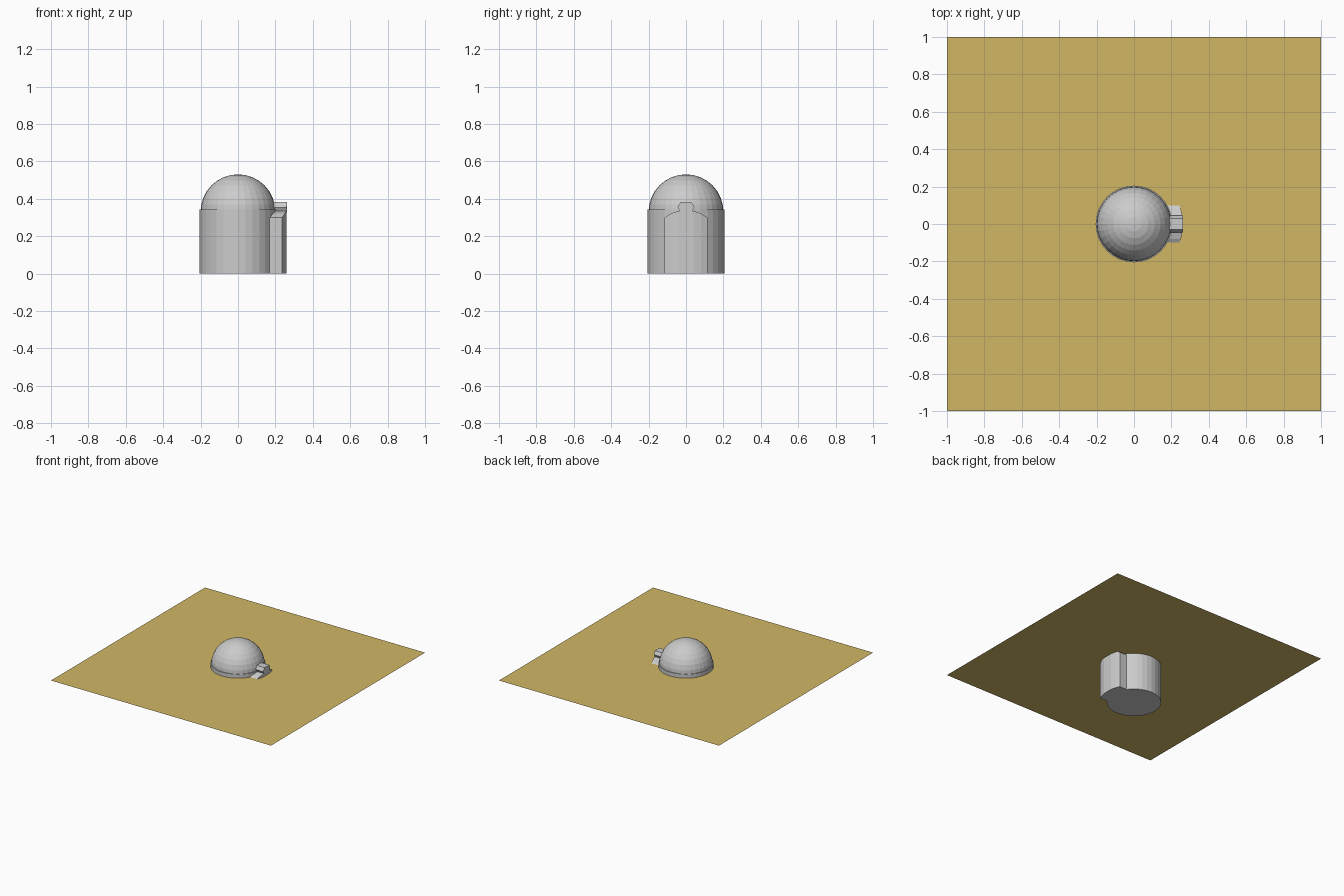
import bpy, bmesh, math

if "Cube" in bpy.data.objects:
    bpy.data.objects.remove(bpy.data.objects["Cube"])

SEG = 32


def make_object(name, bm, color=None):
    bmesh.ops.recalc_face_normals(bm, faces=bm.faces)
    mesh = bpy.data.meshes.new(name)
    bm.to_mesh(mesh)
    bm.free()
    obj = bpy.data.objects.new(name, mesh)
    bpy.context.collection.objects.link(obj)
    if color:
        mat = bpy.data.materials.new(name)
        mat.diffuse_color = color
        mat.use_nodes = True
        mat.node_tree.nodes["Principled BSDF"].inputs["Base Color"].default_value = mat.diffuse_color
        mesh.materials.append(mat)
    return obj


def curved_block(name, columns, r_in, r_out):
    """Block bent around the tower: columns are (y, z_low, z_high)."""
    bm = bmesh.new()
    rows = []
    for y, low, high in columns:
        rows.append([bm.verts.new((math.sqrt(r * r - y * y), y, z))
                     for r, z in ((r_in, low), (r_out, low), (r_out, high), (r_in, high))])
    for a, b in zip(rows, rows[1:]):
        for i in range(4):
            j = (i + 1) % 4
            bm.faces.new((a[i], a[j], b[j], b[i]))
    bm.faces.new(rows[0])
    bm.faces.new(rows[-1])
    bmesh.ops.remove_doubles(bm, verts=bm.verts, dist=1e-5)
    return make_object(name, bm)


# Thin sand sheet, crossing the tower near its rim
bm = bmesh.new()
bmesh.ops.create_grid(bm, x_segments=1, y_segments=1, size=1)
bmesh.ops.translate(bm, verts=bm.verts, vec=(0, 0, 0.31))
bm.normal_update()
sand = make_object("sand_sheet", bm, (0.64, 0.47, 0.13, 1))

# Round tower wall
bm = bmesh.new()
bmesh.ops.create_cone(bm, cap_ends=True, segments=SEG, radius1=0.205,
                      radius2=0.205, depth=0.342)
bmesh.ops.translate(bm, verts=bm.verts, vec=(0, 0, 0.171))
make_object("tower_wall", bm)

# Dome: upper part of a sphere
bm = bmesh.new()
bmesh.ops.create_uvsphere(bm, u_segments=SEG, v_segments=16, radius=0.2)
bmesh.ops.bisect_plane(bm, geom=bm.verts[:] + bm.edges[:] + bm.faces[:],
                       plane_co=(0, 0, 0), plane_no=(0, 0, 1), clear_inner=True)
bmesh.ops.translate(bm, verts=bm.verts, vec=(0, 0, 0.331))
make_object("dome", bm)

# Doorway with a low arched top
half = [(0.04, 0.335), (0.08, 0.322), (0.115, 0.30)]
arch = [(-y, 0, z) for y, z in reversed(half)] + [(y, 0, z) for y, z in half]
curved_block("doorway", arch, 0.15, 0.263)

# Six-sided keystone over the doorway
stone = [(-0.045, 0.355, 0.355), (-0.03, 0.328, 0.382),
         (0.03, 0.328, 0.382), (0.045, 0.355, 0.355)]
bm = bmesh.new()
ring = [(-0.045, 0.355), (-0.03, 0.328), (0.03, 0.328),
        (0.045, 0.355), (0.03, 0.382), (-0.03, 0.382)]
inner = [bm.verts.new((0.15, y, z)) for y, z in ring]
outer = [bm.verts.new((math.sqrt(0.264 ** 2 - y * y), y, z)) for y, z in ring]
for i in range(6):
    j = (i + 1) % 6
    bm.faces.new((inner[i], inner[j], outer[j], outer[i]))
bm.faces.new(inner)
bm.faces.new(outer)
make_object("keystone", bm)
